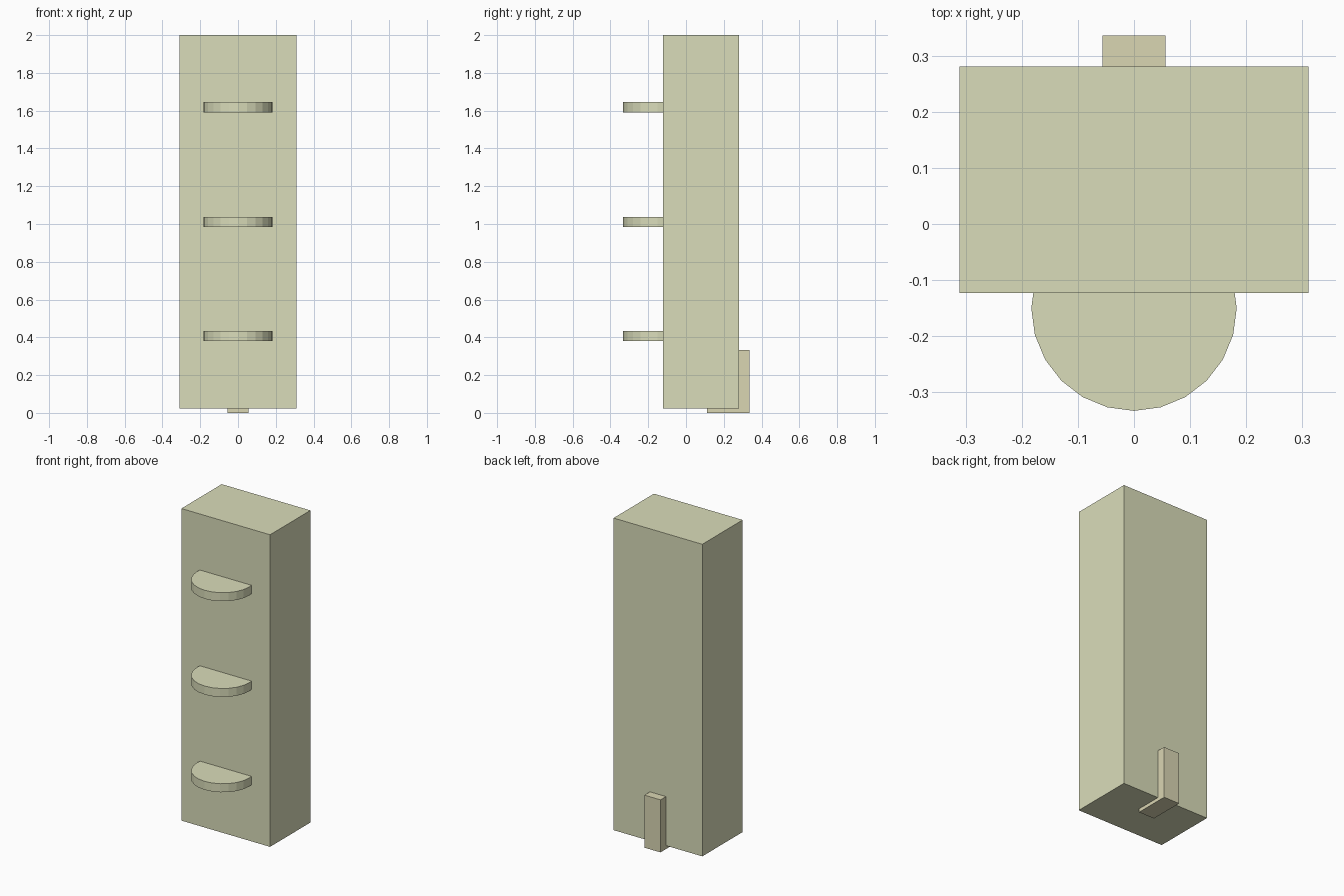
import bpy

if "Cube" in bpy.data.objects:
    bpy.data.objects.remove(bpy.data.objects["Cube"])


def material(name, rgb):
    mat = bpy.data.materials.new(name)
    mat.diffuse_color = (*rgb, 1)
    mat.use_nodes = True
    mat.node_tree.nodes["Principled BSDF"].inputs["Base Color"].default_value = mat.diffuse_color
    return mat


def finish(name, mat):
    obj = bpy.context.object
    obj.name = name
    obj.data.materials.append(mat)
    return obj


def box(name, lo, hi, mat):
    centre = [(a + b) / 2 for a, b in zip(lo, hi)]
    bpy.ops.mesh.primitive_cube_add(size=1, location=centre)
    obj = finish(name, mat)
    obj.scale = [b - a for a, b in zip(lo, hi)]
    bpy.ops.object.transform_apply(location=False, rotation=False, scale=True)
    return obj


sage = material("pale_sage", (0.70, 0.72, 0.49))
khaki = material("pale_khaki", (0.70, 0.67, 0.45))

# Tall main block
box("body", (-0.311, -0.123, 0.022), (0.311, 0.281, 2.0), sage)

# Small foot block, embedded in the lower back and showing just below the base
box("rear_foot", (-0.056, 0.111, 0.0), (0.056, 0.336, 0.333), khaki)

# Three round shelves, set partly into the front face
for i, z in enumerate((0.407, 1.011, 1.618)):
    bpy.ops.mesh.primitive_cylinder_add(
        vertices=24, radius=0.183, depth=0.054, location=(0, -0.15, z))
    finish(f"round_shelf_{i + 1}", sage)
